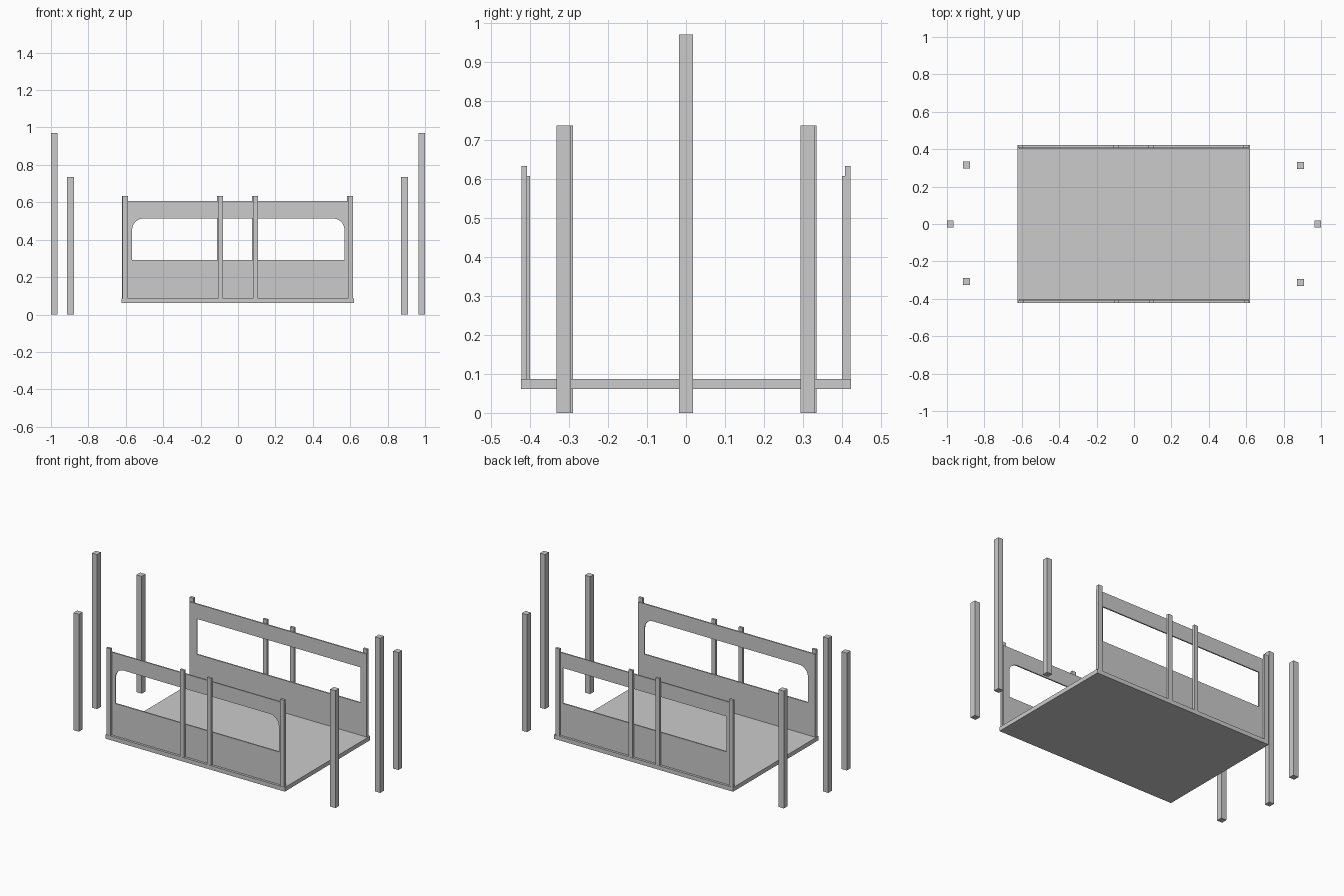
import bpy, bmesh
from math import sin, cos, pi

if "Cube" in bpy.data.objects:
    bpy.data.objects.remove(bpy.data.objects["Cube"])


def make_object(name, bm):
    bmesh.ops.recalc_face_normals(bm, faces=bm.faces[:])
    mesh = bpy.data.meshes.new(name)
    bm.to_mesh(mesh)
    bm.free()
    obj = bpy.data.objects.new(name, mesh)
    bpy.context.collection.objects.link(obj)
    return obj


def box(name, x0, x1, y0, y1, z0, z1):
    bm = bmesh.new()
    bmesh.ops.create_cube(bm, size=1)
    for v in bm.verts:
        v.co.x = x1 if v.co.x > 0 else x0
        v.co.y = y1 if v.co.y > 0 else y0
        v.co.z = z1 if v.co.z > 0 else z0
    return make_object(name, bm)


def window_outline(x0, x1, z0, z1, r):
    # rectangle whose two top corners may be rounded
    pts = [(x0, z0), (x1, z0)]
    if r == 0:
        return pts + [(x1, z1), (x0, z1)]
    for cx, start in ((x1 - r, 0), (x0 + r, pi / 2)):
        for i in range(9):
            a = start + pi / 2 * i / 8
            pts.append((cx + r * cos(a), z1 - r + r * sin(a)))
    return pts


def wall(name, outer, inner, y, thickness):
    bm = bmesh.new()
    edges = []
    for loop in (outer, inner):
        vs = [bm.verts.new((x, y, z)) for x, z in loop]
        edges += [bm.edges.new((vs[i - 1], vs[i])) for i in range(len(vs))]
    bmesh.ops.triangle_fill(bm, edges=edges, use_beauty=True)
    ext = bmesh.ops.extrude_face_region(bm, geom=bm.faces[:], use_keep_orig=True)
    moved = [g for g in ext["geom"] if isinstance(g, bmesh.types.BMVert)]
    bmesh.ops.translate(bm, verts=moved, vec=(0, thickness, 0))
    return make_object(name, bm)


FLOOR_TOP = 0.087

# floor slab
box("floor", -0.623, 0.621, -0.423, 0.423, 0.061, FLOOR_TOP)

# side walls with windows: rounded in front, square at the back
for name, s, radius in (("front", -1, 0.06), ("back", 1, 0)):
    outer = window_outline(-0.616, 0.612, FLOOR_TOP, 0.607, 0)
    inner = window_outline(-0.566, 0.569, 0.291, 0.513, radius)
    wall(name + "_wall", outer, inner, s * 0.4, s * 0.008)

    # narrow posts on the outside of each wall
    shift = -0.002 * s
    for i, x in enumerate((-0.605, -0.096, 0.092, 0.6)):
        x += shift
        ys = sorted((s * 0.407, s * 0.422))
        box(f"{name}_wall_post_{i + 1}", x - 0.014, x + 0.014, *ys, FLOOR_TOP, 0.633)

# free-standing posts at both ends: one tall, two short
for side, s in (("left", -1), ("right", 1)):
    xs = sorted((s * 0.965, s * 1.0))
    box(side + "_tall_post", *xs, -0.0185, 0.0185, 0, 0.97)
    cx = -0.895 if s < 0 else 0.89
    for end, cy in (("front", -0.313 if s > 0 else -0.308),
                    ("back", 0.312 if s > 0 else 0.316)):
        box(f"{side}_{end}_short_post", cx - 0.0185, cx + 0.0185,
            cy - 0.0185, cy + 0.0185, 0, 0.736)
